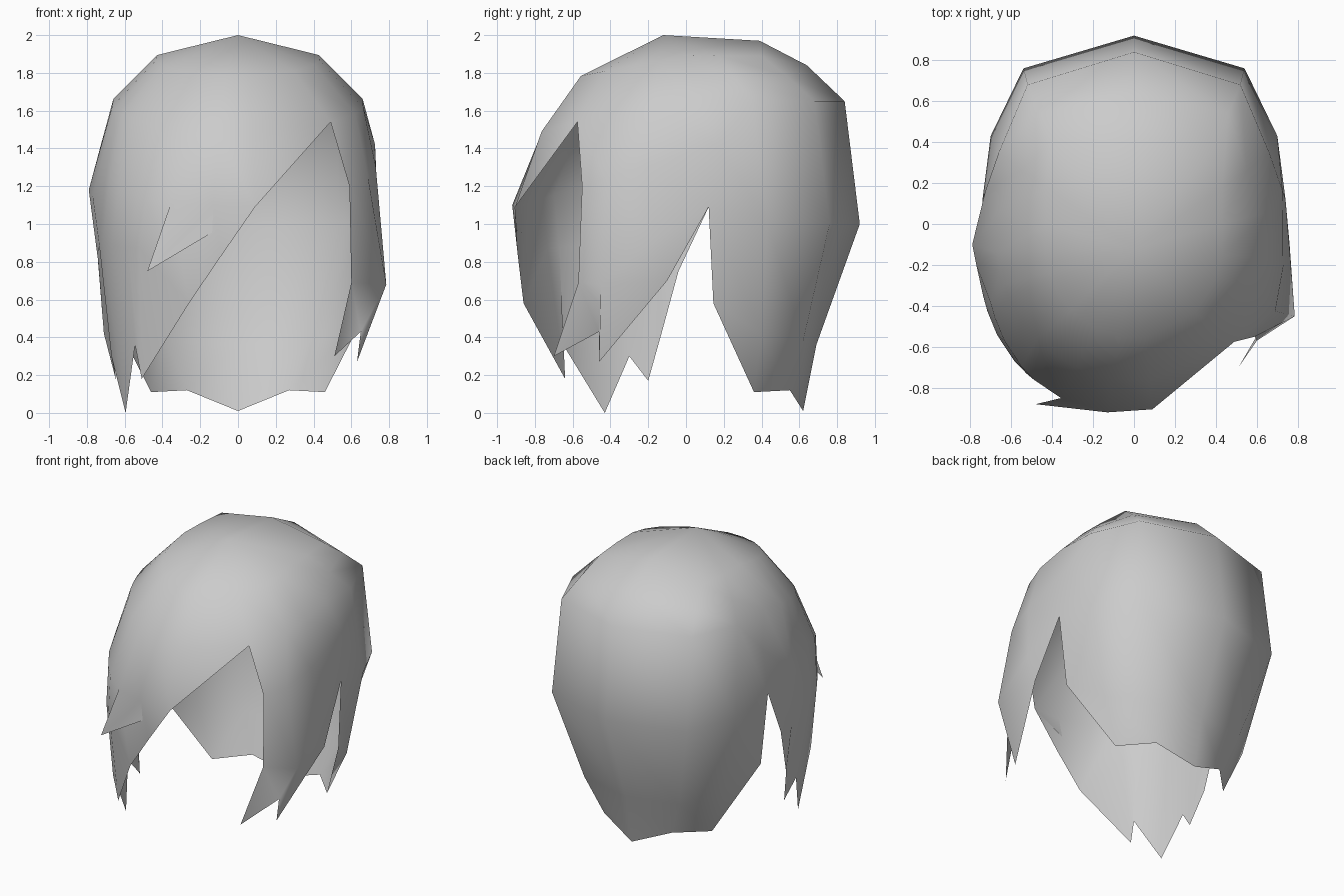
import bpy, bmesh, math

cube = bpy.data.objects.get("Cube")
if cube:
    bpy.data.objects.remove(cube, do_unlink=True)

grey = bpy.data.materials.new("hair grey")
grey.use_nodes = True
COLOUR = (0.6, 0.6, 0.6, 1)
grey.diffuse_color = COLOUR
grey.node_tree.nodes["Principled BSDF"].inputs["Base Color"].default_value = COLOUR

# Tilted guide rings: half width, y centre, half depth, height, slope along y, roundness
RINGS = [(0.435, -0.085, 0.475, 1.895, 0.20, 1.0),
         (0.67, -0.065, 0.705, 1.65, 0.21, 1.0),
         (0.735, -0.04, 0.88, 1.37, 0.31, 0.84),
         (0.77, 0.015, 0.905, 0.93, 0.08, 0.8)]
CROWN = (0, -0.12, 2.0)
PARTING = (0.49, -0.575, 1.54)
FRINGE_END = (0.09, -0.905, 1.09)
FRINGE_FRONT = (-0.13, -0.92, 1.10)
ROWS = 6


def ring_point(ring, degrees):
    """Point on a rounded ring at the given angle."""
    half_x, centre, half_y, z, slope, power = ring
    c, s = math.cos(math.radians(degrees)), math.sin(math.radians(degrees))
    x = half_x * math.copysign(abs(c) ** power, c)
    y = centre + half_y * math.copysign(abs(s) ** power, s)
    return (x, y, z + slope * y)


def column(degrees, rings, *tail):
    """Lock of hair: follows the guide rings, then its own points to the hem."""
    pts = [ring_point(r, degrees) for r in RINGS[:rings]] + list(tail)
    return pts + [pts[-1]] * (ROWS - len(pts))


def mirrored(args):
    degrees, rings, *tail = args
    return (180 - degrees, rings, *[(-x, y, z) for x, y, z in tail])


# Left side lock, from the parting to the gap over the ear
left_lock = [
    (-47, 1, PARTING, (0.59, -0.55, 1.2), (0.60, -0.57, 0.69), (0.51, -0.70, 0.30)),
    (-22, 3, (0.785, -0.45, 0.68), (0.65, -0.46, 0.43)),
    (-22, 3, (0.785, -0.45, 0.68), (0.63, -0.46, 0.27)),
    (-8, 4, (0.76, -0.10, 0.70)),
    (10, 3, (0.74, 0.12, 1.09)),
]
# Half of the back, mirrored for the other half
back_half = [
    (10, 3, (0.74, 0.12, 1.09), (0.70, 0.145, 0.58)),
    (24, 0, (0.43, 0.18, 1.89), (0.55, 0.26, 1.77), (0.66, 0.35, 1.65),
     (0.70, 0.43, 1.02), (0.59, 0.40, 0.42), (0.46, 0.36, 0.11)),
    (50, 0, (0.41, 0.40, 1.89), (0.46, 0.54, 1.78), (0.52, 0.68, 1.65),
     (0.54, 0.76, 1.0), (0.38, 0.62, 0.38), (0.27, 0.55, 0.12)),
]
back_middle = [(90, 0, (0, 0.39, 1.97), (0, 0.64, 1.84), (0, 0.84, 1.65),
                (0, 0.92, 1.0), (0, 0.69, 0.36), (0, 0.62, 0.01))]
# Right side points and the fringe sweeping up to the parting
right_fringe = [
    (170, 3, (-0.74, 0.12, 1.09)),
    (186, 2, (-0.79, -0.10, 1.18), (-0.745, -0.07, 0.85), (-0.73, -0.04, 0.75)),
    (193, 2, (-0.77, -0.20, 1.15), (-0.74, -0.16, 0.80), (-0.71, -0.13, 0.42)),
    (199, 4, (-0.645, -0.20, 0.17)),
    (204, 4, (-0.67, -0.30, 0.30)),
    (213, 4, (-0.595, -0.43, 0.0)),
    (225, 4, (-0.545, -0.65, 0.36)),
    (232, 4, (-0.51, -0.64, 0.18)),
    (245, 3, (-0.26, -0.86, 0.58)),
    (261, 2, FRINGE_FRONT, (-0.09, -0.89, 0.83)),
    (277, 2, FRINGE_END),
    (313, 1, PARTING),
]
locks = left_lock + back_half + back_middle + [mirrored(c) for c in reversed(back_half)] + right_fringe
columns = [[CROWN] + column(*c) for c in locks]

# Hair cap with its ragged hem
polygons = [(a[j], a[j + 1], b[j + 1], b[j])
            for a, b in zip(columns, columns[1:]) for j in range(ROWS)]

# Loose tuft growing out of the fringe
tuft_tip = (-0.48, -0.88, 0.75)
polygons += [(ring_point(RINGS[2], 245), tuft_tip, FRINGE_FRONT),
             (FRINGE_FRONT, tuft_tip, FRINGE_END)]

# Join polygons at equal corners and drop collapsed ones
bm = bmesh.new()
seen = {}
for poly in polygons:
    verts = []
    for p in poly:
        key = tuple(round(v, 4) for v in p)
        if key not in seen:
            seen[key] = bm.verts.new(p)
        if seen[key] not in verts:
            verts.append(seen[key])
    if len(verts) > 2 and not bm.faces.get(verts):
        bm.faces.new(verts).smooth = True

mesh = bpy.data.meshes.new("hair_cap")
bm.to_mesh(mesh)
bm.free()
mesh.materials.append(grey)
bpy.context.collection.objects.link(bpy.data.objects.new("hair_cap", mesh))
